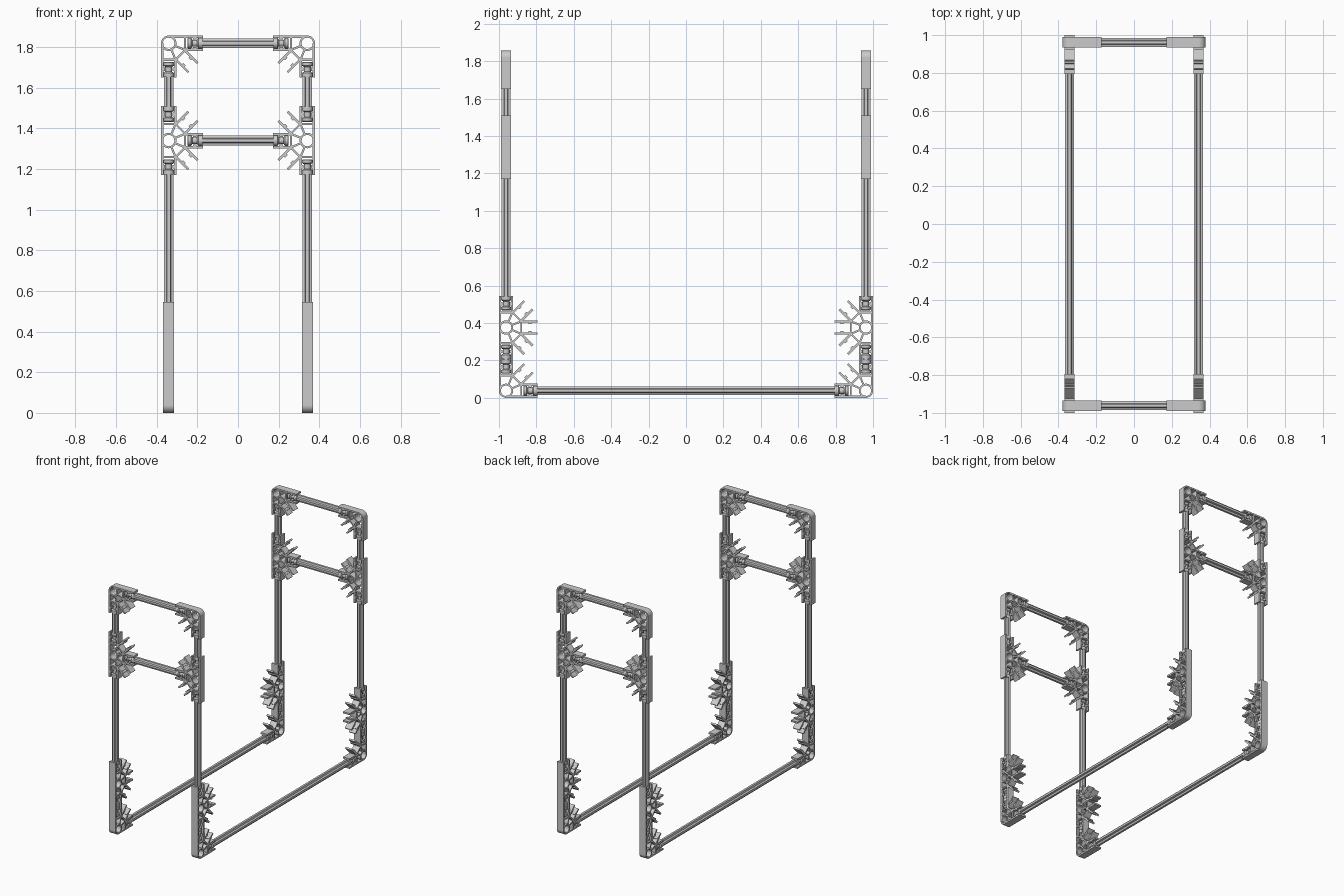
import bpy, bmesh
from math import pi, cos, sin, tan, radians
from mathutils import Vector, Matrix

if "Cube" in bpy.data.objects:
    bpy.data.objects.remove(bpy.data.objects["Cube"])

ARM, DEPTH = 0.169, 0.054        # connector reach and thickness
JAW, WALL = 0.032, 0.012         # jaw offset and wall width
X, Y = 0.341, 0.962              # frame centre lines
Z0, Z1, Z2, Z3 = 0.038, 0.376, 1.34, 1.819


def finish(name, bm, matrix):
    bmesh.ops.recalc_face_normals(bm, faces=bm.faces[:])
    me = bpy.data.meshes.new(name)
    bm.to_mesh(me)
    bm.free()
    for p in me.polygons:
        p.use_smooth = True
    me.set_sharp_from_angle(angle=radians(28))
    ob = bpy.data.objects.new(name, me)
    ob.matrix_world = matrix
    bpy.context.collection.objects.link(ob)


def prism(bm, pts, z0, z1):
    lo = [bm.verts.new((x, y, z0)) for x, y in pts]
    hi = [bm.verts.new((x, y, z1)) for x, y in pts]
    n = len(pts)
    bm.faces.new(lo[::-1])
    bm.faces.new(hi)
    for i in range(n):
        j = (i + 1) % n
        bm.faces.new((lo[i], lo[j], hi[j], hi[i]))


def lathe(bm, profile, n, closed=False):
    # profile of (radius, height); zero-radius ends are left as small discs
    rings = [[bm.verts.new((r * cos(2 * pi * i / n), r * sin(2 * pi * i / n), z))
              for i in range(n)] for r, z in profile]
    m = len(rings)
    for k in range(m if closed else m - 1):
        a, b = rings[k], rings[(k + 1) % m]
        for i in range(n):
            j = (i + 1) % n
            bm.faces.new((a[i], a[j], b[j], b[i]))
    if not closed:
        bm.faces.new(rings[0][::-1])
        bm.faces.new(rings[-1])


def connector(name, centre, u, v, angles):
    bm = bmesh.new()

    def bar(ang, a0, b0, a1, b1, w):
        # bar between two (along, across) points of a slot at this angle
        d = Vector((cos(ang), sin(ang)))
        s = Vector((-sin(ang), cos(ang)))
        p, q = d * a0 + s * b0, d * a1 + s * b1
        t = (q - p).normalized()
        n = Vector((-t.y, t.x)) * w / 2
        prism(bm, [p - n, q - n, q + n, p + n], -DEPTH / 2, DEPTH / 2)

    # hub ring
    h = DEPTH / 2
    lathe(bm, [(0.038, -h), (0.038, h), (0.028, h), (0.028, -h)], 28, True)
    back = JAW / tan(pi / 8)
    last = len(angles) - 1
    for i, deg in enumerate(angles):
        a = radians(deg)
        # jaws with snap bumps; the outermost ones run on to the hub as walls
        for s in (-1, 1):
            outer = (i == 0 and s < 0) or (i == last and s > 0)
            bar(a, 0 if outer else back, s * JAW, ARM, s * JAW, WALL)
            bar(a, 0.119, s * 0.023, 0.137, s * 0.023, 0.009)
        # slot back and spoke
        bar(a, back + 0.004, -JAW, back + 0.004, JAW, 0.010)
        if i < last:
            bar(a + pi / 8, 0.034, 0, back / cos(pi / 8) + 0.006, 0, 0.010)
    u, v = Vector(u), Vector(v)
    rot = Matrix((u, v, u.cross(v))).transposed().to_4x4()
    finish(name, bm, Matrix.Translation(centre) @ rot)


def rod(name, p, q):
    p, q = Vector(p), Vector(q)
    length = (q - p).length
    bm = bmesh.new()
    # ribbed shaft
    R, H, C = 0.024, 0.008, 0.0115
    pts = []
    for k in range(4):
        c, s = round(cos(k * pi / 2)), round(sin(k * pi / 2))
        pts += [(x * c - y * s, x * s + y * c) for x, y in ((R, -H), (R, H), (C, C))]
    prism(bm, pts, 0.160, length - 0.160)
    # end knobs, necks and collars
    prof = [(0.022, 0.092), (0.026, 0.096), (0.026, 0.110), (0.017, 0.116),
            (0.017, 0.140), (0.026, 0.146), (0.026, 0.167)]
    lathe(bm, prof, 20)
    lathe(bm, [(r, length - z) for r, z in prof], 20)
    rot = (q - p).to_track_quat('Z', 'Y').to_matrix().to_4x4()
    finish(name, bm, Matrix.Translation(p) @ rot)


QUARTER, HALF = (0, 45, 90), (-90, -45, 0, 45, 90)
for sx in (-1, 1):
    for sy in (-1, 1):
        x, y = sx * X, sy * Y
        # connectors
        connector("base_corner_connector", (x, y, Z0), (0, -sy, 0), (0, 0, 1), QUARTER)
        connector("lower_half_connector", (x, y, Z1), (0, -sy, 0), (0, 0, 1), HALF)
        connector("upper_half_connector", (x, y, Z2), (-sx, 0, 0), (0, 0, 1), HALF)
        connector("top_corner_connector", (x, y, Z3), (-sx, 0, 0), (0, 0, -1), QUARTER)
        # upright rods
        for n, a, b in (("foot_rod", Z0, Z1), ("post_rod", Z1, Z2), ("top_post_rod", Z2, Z3)):
            rod(n, (x, y, a), (x, y, b))
    # base rods
    rod("base_rod", (sx * X, -Y, Z0), (sx * X, Y, Z0))
for sy in (-1, 1):
    # cross rods
    for n, z in (("cross_rod", Z2), ("top_cross_rod", Z3)):
        rod(n, (-X, sy * Y, z), (X, sy * Y, z))
